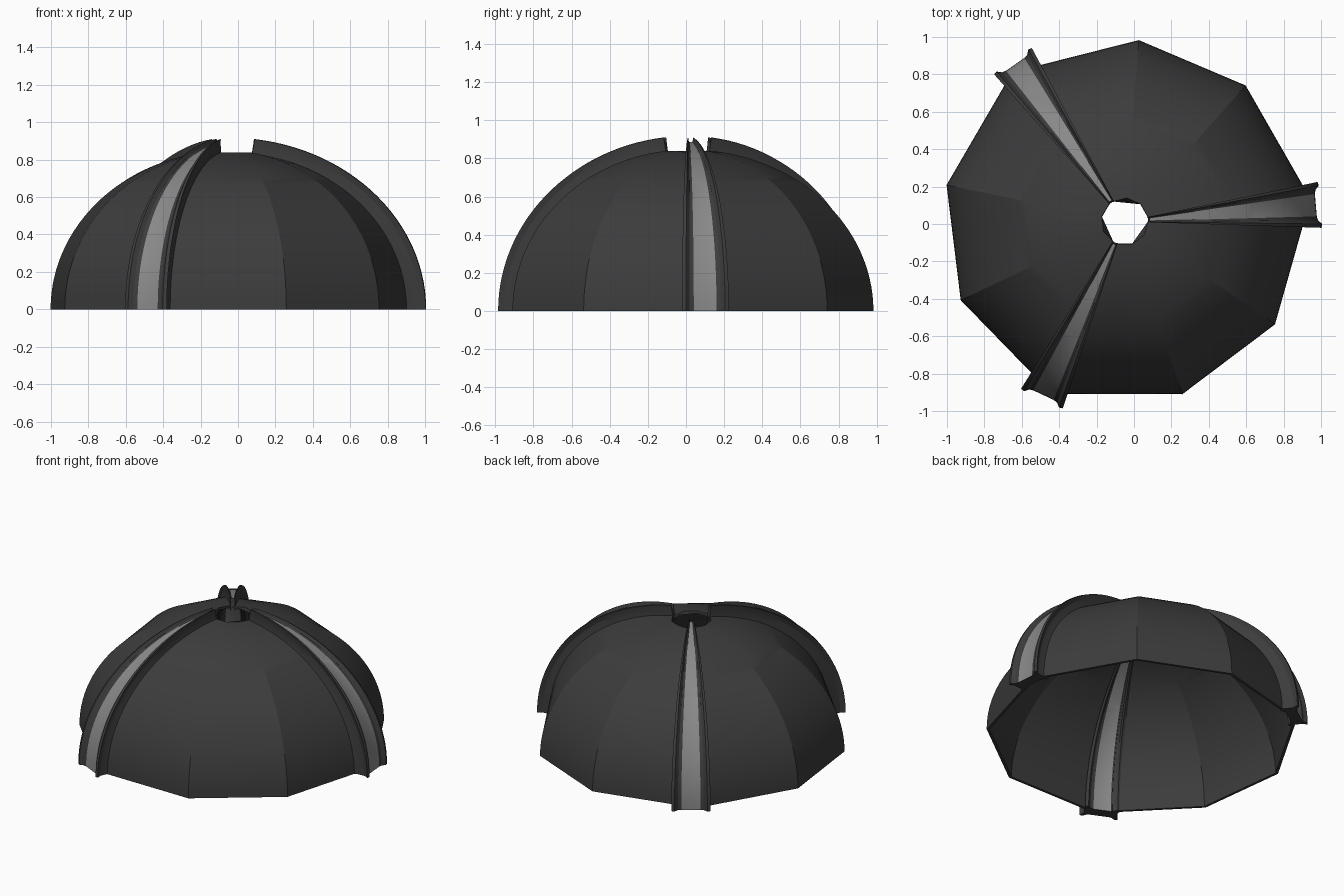
import bpy, math
from mathutils import Vector

if "Cube" in bpy.data.objects:
    bpy.data.objects.remove(bpy.data.objects["Cube"])

CX, CY = -0.049, 0.013     # dome axis
KZ = 0.87                  # vertical squash of the ellipsoid
T_END = math.acos(0.13)    # sweep stops at the crown opening
STEPS = 28


def mat(name, v):
    m = bpy.data.materials.new(name)
    m.diffuse_color = (v, v, v, 1)
    m.use_nodes = True
    m.node_tree.nodes["Principled BSDF"].inputs["Base Color"].default_value = m.diffuse_color
    return m


DARK = mat("dark_shell", 0.045)
LIGHT = mat("light_channel", 0.25)


def sweep(name, section, angle, mats, light_edges=()):
    """Sweep a closed plan section (radial, tangential) up the dome, shrinking to the crown."""
    c, s = math.cos(angle), math.sin(angle)
    n = len(section)
    verts, faces, idx = [], [], []
    for i in range(STEPS + 1):
        t = T_END * i / STEPS
        k, h = math.cos(t), math.sin(t) * KZ
        for r, u in section:
            x, y = r * k, u * k
            verts.append((CX + x * c - y * s, CY + x * s + y * c, math.hypot(r, u) * h))
    for i in range(STEPS):
        for j in range(n):
            a, b = i * n + j, i * n + (j + 1) % n
            faces.append((a, b, b + n, a + n))
            idx.append(1 if j in light_edges else 0)
    faces += [tuple(reversed(range(n))), tuple(range(STEPS * n, STEPS * n + n))]
    idx += [0, 0]
    me = bpy.data.meshes.new(name)
    me.from_pydata(verts, [], faces)
    for m in mats:
        me.materials.append(m)
    me.polygons.foreach_set("material_index", idx)
    ob = bpy.data.objects.new(name, me)
    bpy.context.collection.objects.link(ob)
    bpy.ops.object.select_all(action='DESELECT')
    ob.select_set(True)
    bpy.context.view_layer.objects.active = ob
    bpy.ops.object.shade_smooth_by_angle(angle=math.radians(20))
    return ob


# Faceted panel section: three flat facets with wall thickness
def arc(r):
    pts = [Vector((r * math.cos(math.radians(a)), r * math.sin(math.radians(a))))
           for a in (-55.8, -18.6, 18.6, 55.8)]
    pts[3] = pts[2].lerp(pts[3], 0.95)
    return [tuple(p) for p in pts]


panel = arc(0.973) + arc(0.955)[::-1]

# Rib section: recessed channel outside and inside, flared flanges
half = [(1.025, 0.06), (1.03, 0.082), (1.05, 0.103), (1.045, 0.123), (1.015, 0.105),
        (0.965, 0.105), (0.93, 0.115), (0.925, 0.095), (0.945, 0.078), (0.952, 0.056)]
rib = half[::-1]
rib = [(r, -u) for r, u in half] + rib
# Edge indices: inner channel joins the halves, outer channel closes the loop
inner, outer = len(half) - 1, 2 * len(half) - 1

for i in range(3):
    turn = math.radians(120 * i)
    sweep(f"dome_panel_{i + 1}", panel, turn + math.radians(67), [DARK])
    # winding is counter-clockwise once reversed
    r = sweep(f"rib_{i + 1}", rib, turn + math.radians(4.9), [DARK, LIGHT], (inner, outer))

# Consistent outward normals
import bmesh
for ob in bpy.data.objects:
    bm = bmesh.new()
    bm.from_mesh(ob.data)
    bmesh.ops.recalc_face_normals(bm, faces=bm.faces)
    bm.to_mesh(ob.data)
    bm.free()
